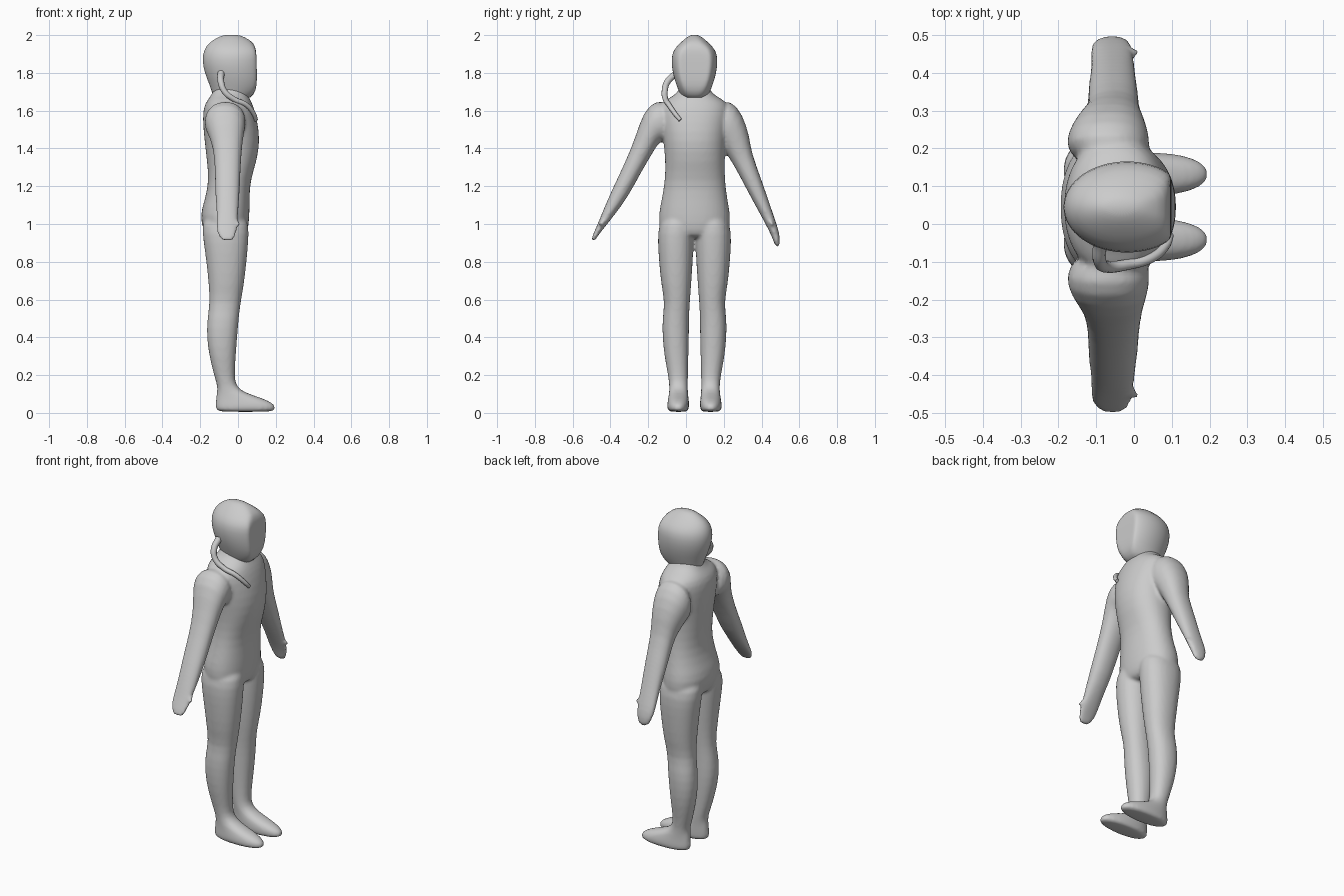
import bpy, bmesh, math
from mathutils import Vector

MID = 0.045  # the figure's own plane of symmetry (it faces +x)


def loft(bm, rings, n=24, power=2.2):
    """Skin rings (ya, za, yb, zb, x0, x1[, xclip]); a and b are opposite rim points."""
    loops = []
    for r in rings:
        a, b = Vector((0, r[0], r[1])), Vector((0, r[2], r[3]))
        c, v = (a + b) / 2, (b - a) / 2
        cx, rx = (r[4] + r[5]) / 2, (r[5] - r[4]) / 2
        loop = []
        for i in range(n):
            t = 2 * math.pi * i / n
            p, q = math.cos(t), math.sin(t)
            p = math.copysign(abs(p) ** (2 / power), p)
            q = math.copysign(abs(q) ** (2 / power), q)
            x = cx + rx * p
            if len(r) > 6:
                x = min(x, r[6])
            loop.append(bm.verts.new(c + v * q + Vector((x, 0, 0))))
        loops.append(loop)
    for lo, hi in zip(loops, loops[1:]):
        for i in range(n):
            j = (i + 1) % n
            bm.faces.new((lo[i], lo[j], hi[j], hi[i]))
    bm.faces.new(loops[0])
    bm.faces.new(loops[-1])


def level(rows):
    """Horizontal rings from (z, y0, y1, x0, x1[, xclip])."""
    return [(r[1], r[0], r[2], r[0], *r[3:]) for r in rows]


def finish(bm, name):
    bmesh.ops.recalc_face_normals(bm, faces=bm.faces)
    me = bpy.data.meshes.new(name)
    bm.to_mesh(me)
    bm.free()
    ob = bpy.data.objects.new(name, me)
    bpy.context.collection.objects.link(ob)
    me.polygons.foreach_set("use_smooth", [True] * len(me.polygons))
    ob.modifiers.new("round", 'SUBSURF').levels = 1
    ob.modifiers["round"].render_levels = 1
    return ob


bm = bmesh.new()

# torso from hips to neck
loft(bm, level([
    (0.92, -0.09, 0.18, -0.15, 0.03), (0.96, -0.145, 0.235, -0.185, 0.055),
    (1.05, -0.147, 0.237, -0.204, 0.062), (1.13, -0.13, 0.22, -0.175, 0.062),
    (1.23, -0.112, 0.207, -0.155, 0.065), (1.33, -0.11, 0.205, -0.165, 0.1),
    (1.44, -0.12, 0.21, -0.178, 0.118), (1.54, -0.135, 0.225, -0.188, 0.105),
    (1.62, -0.145, 0.235, -0.185, 0.085), (1.66, -0.11, 0.2, -0.16, 0.065),
    (1.69, -0.04, 0.13, -0.135, 0.05), (1.75, -0.03, 0.12, -0.12, 0.03)]))

# legs with feet, mirrored about the body's mid plane
leg = [
    (0.005, -0.085, 0.005, -0.1, 0.18), (0.015, -0.1, 0.015, -0.12, 0.2),
    (0.045, -0.1, 0.017, -0.12, 0.2), (0.075, -0.095, 0.015, -0.118, 0.14),
    (0.105, -0.09, 0.01, -0.112, 0.04), (0.14, -0.088, 0.01, -0.108, -0.012),
    (0.2, -0.095, 0.01, -0.128, -0.018), (0.3, -0.115, 0.013, -0.152, -0.012),
    (0.4, -0.125, 0.016, -0.167, -0.004), (0.5, -0.126, 0.016, -0.163, 0.004),
    (0.58, -0.112, 0.02, -0.15, 0.014), (0.68, -0.132, 0.028, -0.155, 0.032),
    (0.8, -0.143, 0.036, -0.168, 0.046), (0.9, -0.15, 0.041, -0.182, 0.055),
    (1.0, -0.148, 0.045, -0.195, 0.06), (1.06, -0.1, 0.04, -0.16, 0.03)]
loft(bm, level(leg))
loft(bm, level([(z, 2 * MID - b, 2 * MID - a, c, d) for z, a, b, c, d in leg]))

# arms: the two hang at slightly different angles
loft(bm, [
    (-0.08, 1.64, -0.06, 1.43, -0.15, 0.03), (-0.155, 1.66, -0.12, 1.44, -0.185, 0.045),
    (-0.225, 1.6, -0.145, 1.43, -0.168, 0.036), (-0.267, 1.46, -0.18, 1.37, -0.132, 0.022),
    (-0.325, 1.32, -0.24, 1.27, -0.122, 0.014), (-0.388, 1.19, -0.308, 1.14, -0.122, 0.01),
    (-0.44, 1.07, -0.385, 1.04, -0.112, 0.0), (-0.467, 1.0, -0.428, 0.985, -0.118, 0.0),
    (-0.495, 0.94, -0.462, 0.945, -0.11, -0.01), (-0.503, 0.908, -0.483, 0.908, -0.085, -0.025)])
loft(bm, [
    (0.17, 1.64, 0.15, 1.43, -0.15, 0.03), (0.235, 1.66, 0.18, 1.41, -0.185, 0.045),
    (0.3, 1.585, 0.2, 1.395, -0.17, 0.036), (0.338, 1.46, 0.23, 1.345, -0.14, 0.022),
    (0.345, 1.38, 0.26, 1.3, -0.122, 0.014), (0.402, 1.23, 0.317, 1.19, -0.122, 0.01),
    (0.452, 1.08, 0.388, 1.06, -0.112, 0.0), (0.48, 1.0, 0.432, 0.98, -0.118, 0.0),
    (0.499, 0.935, 0.458, 0.925, -0.11, -0.01), (0.496, 0.873, 0.474, 0.877, -0.085, -0.025)])

# thumbs
for s, y in ((-1, -0.43), (1, 0.435)):
    loft(bm, level([
        (1.04, y - 0.013, y + 0.013, -0.05, -0.015),
        (1.01, y + s * 0.012 - 0.013, y + s * 0.012 + 0.013, -0.03, 0.01),
        (0.99, y + s * 0.028 - 0.009, y + s * 0.028 + 0.009, 0.0, 0.024)]), n=10)

# fuse the parts into one continuous suit
body = finish(bm, "body")
fuse = body.modifiers.new("fuse", 'REMESH')
fuse.mode = 'VOXEL'
fuse.voxel_size = 0.009
fuse.use_smooth_shade = True
blend = body.modifiers.new("blend", 'SMOOTH')
blend.factor = 0.5
blend.iterations = 6

# hooded head with a flat face and ridged crown
bm = bmesh.new()
loft(bm, level([
    (1.655, -0.02, 0.11, -0.12, 0.05, 0.05), (1.685, -0.03, 0.12, -0.135, 0.1, 0.085),
    (1.73, -0.05, 0.14, -0.148, 0.14, 0.1), (1.8, -0.072, 0.162, -0.178, 0.15, 0.1),
    (1.87, -0.079, 0.169, -0.191, 0.15, 0.098), (1.92, -0.069, 0.159, -0.182, 0.15, 0.096),
    (1.96, -0.03, 0.12, -0.155, 0.1, 0.085), (1.99, 0.005, 0.085, -0.105, 0.035, 0.035),
    (2.002, 0.03, 0.06, -0.07, 0.0, 0.0)]), n=32, power=2.0)
finish(bm, "head")

# braid falling over one shoulder
cu = bpy.data.curves.new("braid", 'CURVE')
cu.dimensions = '3D'
cu.bevel_depth = 0.017
cu.bevel_resolution = 3
cu.use_fill_caps = True
path = [(-0.09, -0.05, 1.8), (-0.09, -0.1, 1.75), (-0.07, -0.113, 1.7),
        (-0.02, -0.108, 1.66), (0.045, -0.09, 1.63), (0.085, -0.055, 1.58), (0.095, -0.03, 1.55)]
sp = cu.splines.new('BEZIER')
sp.bezier_points.add(len(path) - 1)
for i, (bp, co) in enumerate(zip(sp.bezier_points, path)):
    bp.co = co
    bp.handle_left_type = bp.handle_right_type = 'AUTO'
    bp.radius = 1.1 - 0.08 * i
sp.use_smooth = True
bpy.context.collection.objects.link(bpy.data.objects.new("braid", cu))
